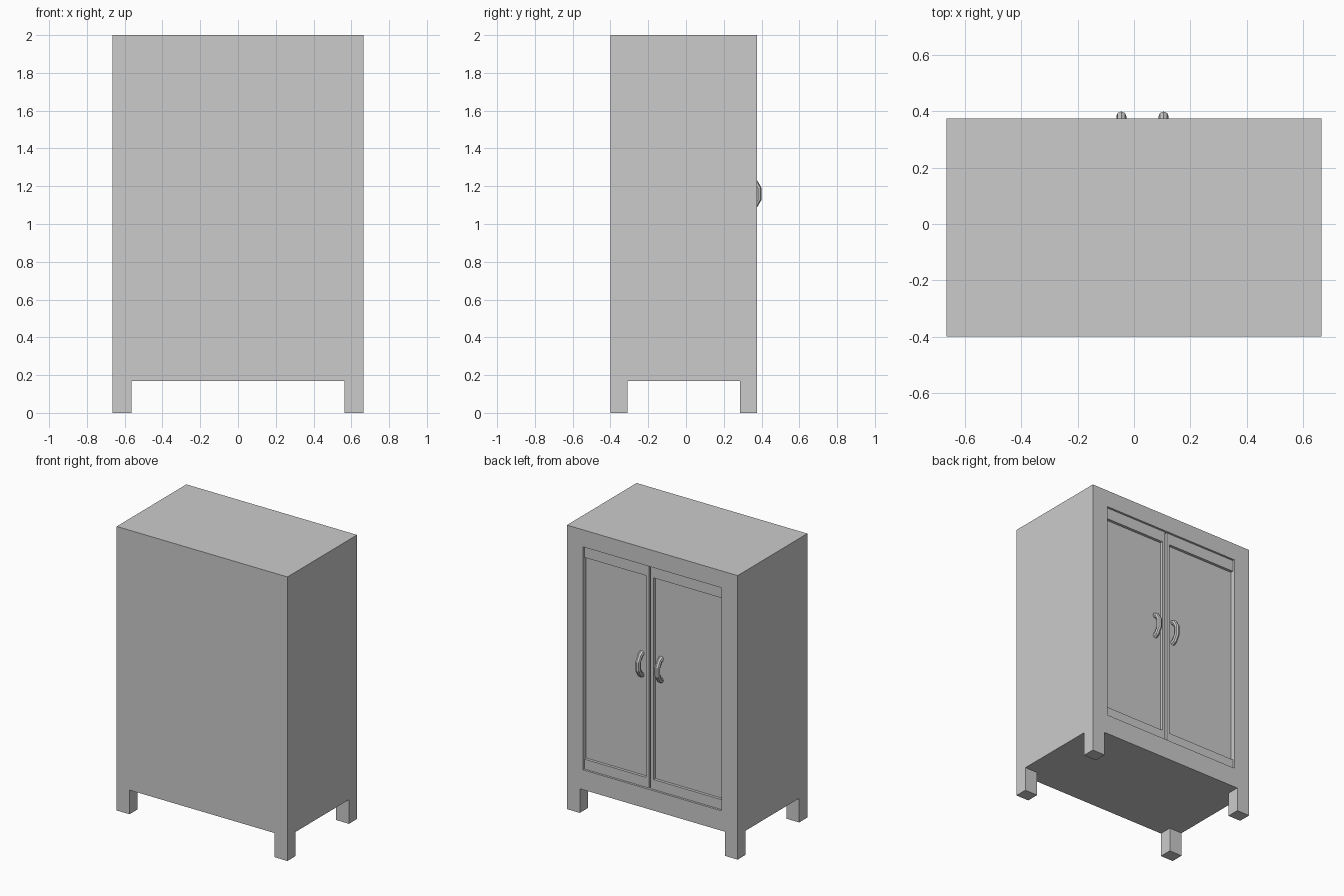
import bpy, bmesh

if "Cube" in bpy.data.objects:
    bpy.data.objects.remove(bpy.data.objects["Cube"])

FRONT, RAIL, PANEL = 0.375, 0.36, 0.34   # depth levels of the door side
OPEN_X, OPEN_Z0, OPEN_Z1 = 0.54, 0.31, 1.88
MID = 0.03                               # where the two doors meet


def box_bm(x0, x1, y0, y1, z0, z1):
    bm = bmesh.new()
    bmesh.ops.create_cube(bm, size=1)
    for v in bm.verts:
        v.co = (x1 if v.co.x > 0 else x0,
                y1 if v.co.y > 0 else y0,
                z1 if v.co.z > 0 else z0)
    return bm


def finish(bm, name):
    me = bpy.data.meshes.new(name)
    bmesh.ops.recalc_face_normals(bm, faces=bm.faces)
    bm.to_mesh(me)
    bm.free()
    ob = bpy.data.objects.new(name, me)
    bpy.context.collection.objects.link(ob)
    return ob


def box(name, *dims):
    return finish(box_bm(*dims), name)


# cabinet body with the door opening sunk into its +y side
bm = box_bm(-0.665, 0.665, -0.40, FRONT, 0.17, 2.0)
face = max(bm.faces, key=lambda f: f.calc_center_median().y)
bmesh.ops.inset_region(bm, faces=[face], thickness=0.1)
for v in face.verts:
    v.co.x = OPEN_X if v.co.x > 0 else -OPEN_X
    v.co.z = OPEN_Z1 if v.co.z > 1 else OPEN_Z0
sunk = bmesh.ops.extrude_discrete_faces(bm, faces=[face])["faces"][0]
for v in sunk.verts:
    v.co.y = PANEL
finish(bm, "cabinet_body")

# four square legs
for side, x0, x1 in (("left", -0.665, -0.565), ("right", 0.565, 0.665)):
    box("leg_a_" + side, x0, x1, -0.40, -0.31, 0, 0.17)
    box("leg_b_" + side, x0, x1, 0.285, FRONT, 0, 0.17)

# each door: top rail, bottom rail, inner stile and a bowed handle
for side, s, edge in (("left", -1, -OPEN_X), ("right", 1, OPEN_X)):
    near, far = MID + s * 0.007, MID + s * 0.029
    rx = sorted((far, edge))
    box("top_rail_" + side, *rx, PANEL - 0.01, RAIL, 1.80, OPEN_Z1)
    box("bottom_rail_" + side, *rx, PANEL - 0.01, RAIL, OPEN_Z0, 0.38)
    box("inner_stile_" + side, *sorted((near, far)), PANEL - 0.01, RAIL,
        OPEN_Z0, OPEN_Z1)

    cu = bpy.data.curves.new("handle_" + side, "CURVE")
    cu.dimensions = "3D"
    cu.bevel_depth, cu.bevel_resolution, cu.use_fill_caps = 0.018, 2, True
    path = [(0.335, 0.078), (0.36, 0.066), (0.382, 0.028),
            (0.382, -0.028), (0.36, -0.066), (0.335, -0.078)]
    sp = cu.splines.new("POLY")
    sp.use_smooth = False
    sp.points.add(len(path) - 1)
    for p, (y, dz) in zip(sp.points, path):
        p.co = (MID + s * 0.075, y, 1.16 + dz, 1)
    ob = bpy.data.objects.new("handle_" + side, cu)
    bpy.context.collection.objects.link(ob)
